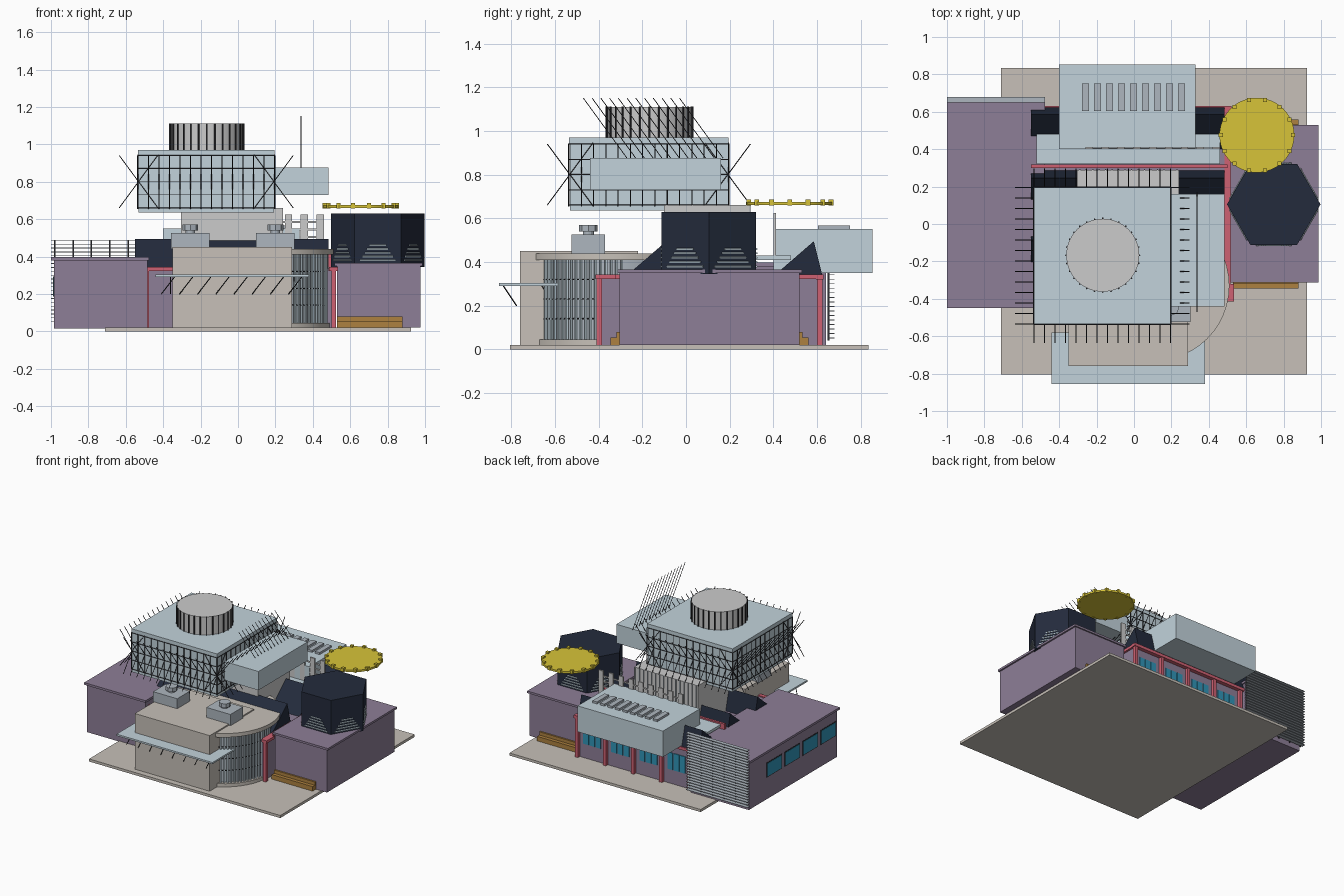
import bpy, bmesh, math
from mathutils import Vector, Matrix

if "Cube" in bpy.data.objects:
    bpy.data.objects.remove(bpy.data.objects["Cube"])

def mat(name, *c):
    m = bpy.data.materials.new(name)
    m.diffuse_color = (*c, 1)
    m.use_nodes = True
    m.node_tree.nodes["Principled BSDF"].inputs["Base Color"].default_value = m.diffuse_color
    return m

BLUE = mat("pale_blue", .54, .65, .71)
PURPLE = mat("purple", .27, .21, .31)
STONE = mat("stone", .57, .53, .48)
DARK = mat("navy", .017, .024, .045)
GREY = mat("grey", .62, .63, .64)
STEEL = mat("steel", .42, .47, .52)
BLACK = mat("charcoal", .03, .03, .035)
RED = mat("red", .62, .12, .17)
YELLOW = mat("yellow", .68, .55, .04)
BROWN = mat("brown", .42, .22, .05)
GLASS = mat("window_blue", .03, .30, .48)

def finish(name, bm, m):
    bmesh.ops.recalc_face_normals(bm, faces=bm.faces)
    me = bpy.data.meshes.new(name)
    bm.to_mesh(me)
    bm.free()
    ob = bpy.data.objects.new(name, me)
    bpy.context.collection.objects.link(ob)
    me.materials.append(m)
    return ob

def boxes(name, m, *bounds):
    """Axis-aligned boxes given as (x0, x1, y0, y1, z0, z1)."""
    bm = bmesh.new()
    for x0, x1, y0, y1, z0, z1 in bounds:
        M = Matrix.Translation(((x0+x1)/2, (y0+y1)/2, (z0+z1)/2)) @ Matrix.Diagonal((x1-x0, y1-y0, z1-z0, 1))
        bmesh.ops.create_cube(bm, size=1, matrix=M)
    return finish(name, bm, m)

def rods(name, m, pairs, r=.0025):
    bm = bmesh.new()
    for a, b in pairs:
        a, b = Vector(a), Vector(b)
        M = Matrix.Translation((a+b)/2) @ (b-a).to_track_quat('Z', 'Y').to_matrix().to_4x4()
        bmesh.ops.create_cone(bm, cap_ends=True, segments=5, radius1=r, radius2=r, depth=(b-a).length, matrix=M)
    return finish(name, bm, m)

def prism(name, m, x, y, r, z0, z1, n=48):
    bm = bmesh.new()
    bmesh.ops.create_cone(bm, cap_ends=True, segments=n, radius1=r, radius2=r, depth=z1-z0,
                          matrix=Matrix.Translation((x, y, (z0+z1)/2)) @ Matrix.Rotation(math.pi/2, 4, 'Z'))
    ob = finish(name, bm, m)
    if n > 12:
        bpy.context.view_layer.objects.active = ob
        ob.select_set(True)
        bpy.ops.object.shade_smooth_by_angle()
        ob.select_set(False)
    return ob

def spread(a, b, n):
    return [a + (b-a)*i/(n-1) for i in range(n)]

# Ground slab and the three purple wings
boxes("base_slab", STONE, (-.71, .925, -.805, .835, 0, .02))
boxes("left_wing", PURPLE, (-.985, -.485, -.44, .64, .015, .38), (-1, -.475, -.45, .65, .38, .397))
boxes("right_wing", PURPLE, (.53, .975, -.305, .52, .02, .35), (.515, .987, -.313, .53, .35, .366))
boxes("centre_wing", PURPLE, (-.5, .5, -.39, .6, .02, .335))
boxes("benches", BROWN, (.53, .88, -.345, -.3, .02, .055), (.53, .88, -.318, -.3, .05, .08),
      (.53, .88, .515, .56, .02, .055), (.53, .88, .515, .533, .05, .08))

# Red frame with rear bays
cols = spread(-.46, .5, 5)
boxes("red_frame", RED, *[(x-.012, x+.012, .6, .625, .02, .33) for x in cols],
      (-.5, .52, .595, .63, .32, .343), (.485, .515, -.4, .63, .322, .343),
      (.5, .525, -.41, -.385, .02, .33), (.49, .535, -.415, -.32, .322, .343),
      (-.5, -.34, -.41, -.38, .322, .343), (-.5, -.475, -.41, -.385, .02, .33),
      (-.55, .5, .3, .318, .335, .44))
bays = []
for a, b in zip(cols, cols[1:]):
    for i in range(3):
        x = a + .045 + i*.052
        bays.append((x, x+.046, .59, .606, .13, .26))
boxes("rear_windows", GLASS, *bays)
boxes("side_windows", GLASS, *[(-.989, -.97, y-.085, y+.085, .19, .29) for y in spread(-.33, .33, 4)])
boxes("side_window_frames", BLACK, *[(-.987, -.97, y-.092, y+.092, .183, .297) for y in spread(-.33, .33, 4)])

# Louvre screen behind the left wing
boxes("louvre_slats", STEEL, *[(-1, -.475, .65, .68, z, z+.004) for z in spread(.05, .485, 22)])
boxes("louvre_posts", BLACK, *[(x-.004, x+.004, .648, .656, .04, .485) for x in spread(-.98, -.49, 6)])

# Sawtooth rooflights
bm = bmesh.new()
for y in (-.275, .06, .40):
    prof = [(y, .335), (y+.185, .495), (y+.225, .335)]
    a = [bm.verts.new((-.55, *p)) for p in prof]
    b = [bm.verts.new((.485, *p)) for p in prof]
    bm.faces.new(a)
    bm.faces.new(b)
    for i in range(3):
        bm.faces.new((a[i], a[i-1], b[i-1], b[i]))
finish("sawtooth_rooflights", bm, DARK)
boxes("rooflight_slab", BLUE, (-.52, .46, .32, .48, .41, .43))

# Front stone hall with the curved glass corner
boxes("front_hall", STONE, (-.35, .29, -.76, -.22, .02, .45))
cx, cy = .11, -.33
prism("curved_roof", STONE, cx, cy, .4, .41, .44)
prism("curved_base", STONE, cx, cy, .385, .02, .045)
prism("curved_glass", STEEL, cx, cy, .355, .045, .41)
arc = [(cx+.367*math.cos(t), cy+.367*math.sin(t)) for t in spread(-1.15, .1, 20)]
rods("glass_mullions", BLUE, [((x, y, .045), (x, y, .41)) for x, y in arc], .007)
rods("glass_rails", BLACK, [((*p, z), (*q, z)) for z in (.14, .23, .32) for p, q in zip(arc, arc[1:])], .003)
boxes("canopy", BLUE, (-.44, .38, -.855, -.58, .29, .303))
rods("canopy_struts", BLACK, [((x, y0, .2), (x+.07, y0-.06, .29)) for x in spread(-.41, .27, 8) for y0 in (-.775,)]
     + [((x, -.6, .2), (x, -.66, .29)) for x in (-.36, .3)], .003)

# Roof plant boxes
for i, x in enumerate((-.255, .2)):
    boxes(f"plant_box_{i}", STEEL, (x-.103, x+.103, -.525, -.37, .44, .527))
    prism(f"plant_vent_{i}", STEEL, x, -.447, .025, .52, .55, 12)
    prism(f"plant_cap_{i}", STEEL, x, -.447, .042, .54, .57, 8)

# Tower on its grey pedestal
boxes("tower_pedestal", GREY, (-.305, .24, -.1, .29, .335, .66))
rods("pedestal_ribs", STEEL, [((x, .292, .34), (x, .292, .66)) for x in spread(-.29, .23, 16)], .004)
c, h = -.17, .365
boxes("tower_body", BLUE, (c-h+.003, c+h-.003, c-h+.003, c+h-.003, .635, .95), (c-h, c+h, c-h, c+h, .94, .97))
boxes("tower_annex", BLUE, (.19, .483, -.44, .16, .73, .875))

# Facade rails, mullions and crossed spars, turned onto all four sides
pairs = []
for k in range(4):
    R = Matrix.Translation((c, c, 0)) @ Matrix.Rotation(k*math.pi/2, 4, 'Z')
    seg = [((-h, -h-.002, z), (h, -h-.002, z)) for z in (.66, .73, .80, .87, .94)]
    for x in spread(-h, h, 14):
        seg += [((x, -h-.002, .655), (x, -h-.002, .94)),
                ((x, -h-.1, .94), (x, -h+.11, .655)), ((x, -h-.1, .66), (x, -h+.11, .945))]
    pairs += [(R @ Vector(a), R @ Vector(b)) for a, b in seg]
rods("tower_spars", BLACK, pairs)
rods("annex_masts", BLACK, [((.337, y+.2, .875), (.337, y, 1.15)) for y in spread(-.47, -.03, 12)], .002)

# Ribbed drum on the tower
prism("roof_drum", GREY, -.167, -.167, .195, .96, 1.11, 64)
ring = [(-.167+.197*math.cos(t), -.167+.197*math.sin(t)) for t in [i*math.tau/28 for i in range(28)]]
rods("drum_ribs", BLACK, [((x, y, .97), (x, y, 1.112)) for x, y in ring], .005)

# Rear hall with roof vents, and the row of pillars before it
boxes("rear_hall", BLUE, (-.4, .33, .4, .853, .35, .55))
boxes("rear_vents", STEEL, *[(x-.019, x+.019, .605, .75, .545, .566) for x in spread(-.26, .255, 9)])
boxes("clerestory_pillars", GREY, *[(x-.02, x+.02, .4, .412, .43, .625) for x in spread(-.24, .44, 9)])
boxes("clerestory_rails", GREY, *[(-.26, .46, .403, .409, z, z+.01) for z in (.5, .54, .58)])

# Dark hexagonal pavilion with pale slats on each face
hx, hy, hr = .747, .105, .25
prism("hex_pavilion", DARK, hx, hy, hr, .345, .63, 6).rotation_euler.z = 0
hexob = bpy.data.objects["hex_pavilion"]
hexob.data.transform(Matrix.Translation((hx, hy, 0)) @ Matrix.Rotation(math.pi/6, 4, 'Z') @ Matrix.Translation((-hx, -hy, 0)))
if max(abs(v.co.x-hx) for v in hexob.data.vertices) < .24:
    hexob.data.transform(Matrix.Translation((hx, hy, 0)) @ Matrix.Rotation(math.pi/6, 4, 'Z') @ Matrix.Translation((-hx, -hy, 0)))
slats = []
for k in range(6):
    R = Matrix.Translation((hx, hy, 0)) @ Matrix.Rotation(k*math.pi/3, 4, 'Z')
    for i in range(5):
        w, z = .095 - .013*i, .38 + .02*i
        slats.append((R @ Vector((-w, -.218, z)), R @ Vector((w, -.218, z))))
rods("pavilion_slats", BLUE, slats, .005)

# Yellow disc with rim lamps
prism("roof_disc", YELLOW, .657, .475, .2, .66, .675, 48)
boxes("disc_lamps", YELLOW, *[(x-.011, x+.011, y-.011, y+.011, .658, .687) for x, y in
      [(.657+.193*math.cos(i*math.tau/14), .475+.193*math.sin(i*math.tau/14)) for i in range(14)]])
